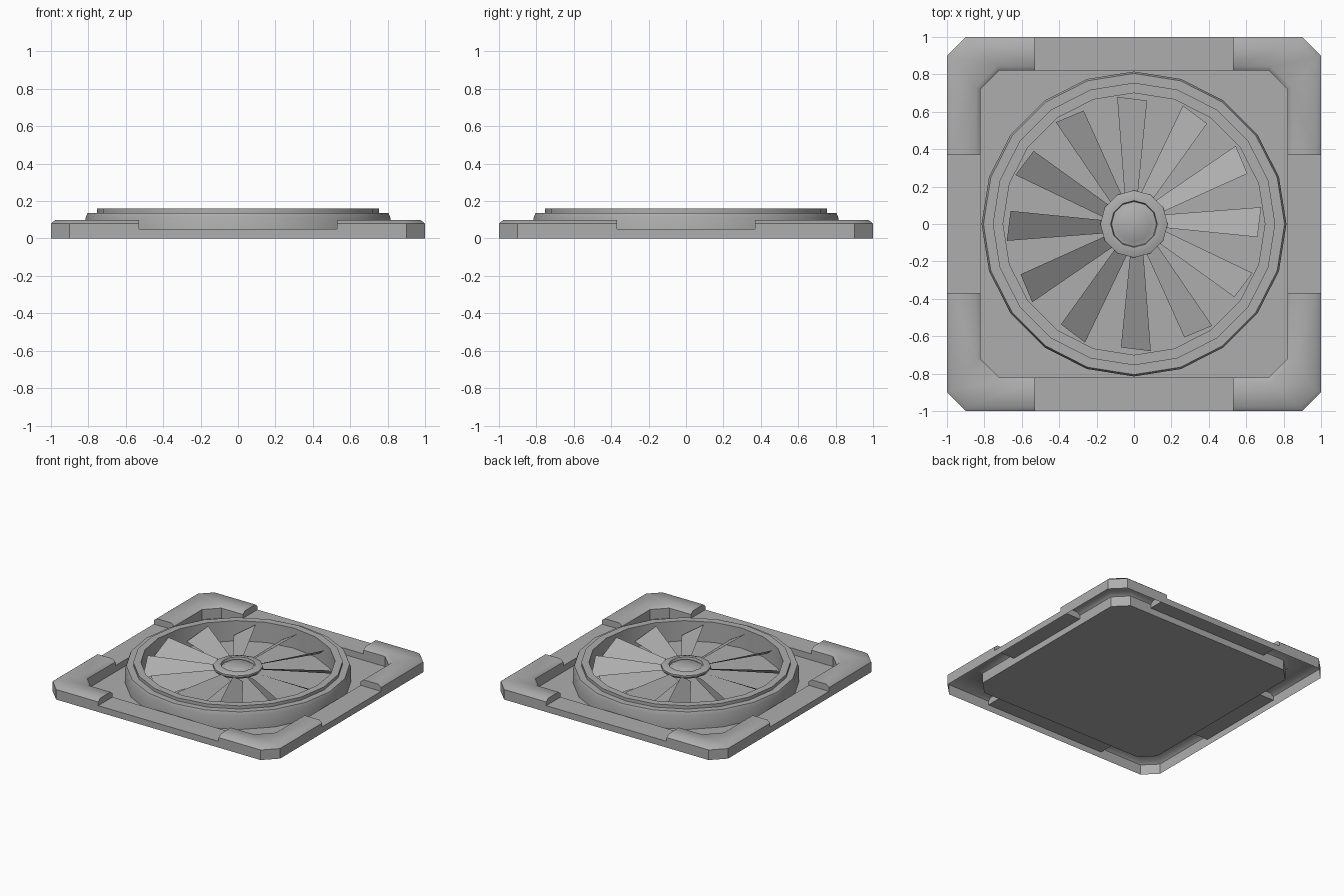
import bpy, bmesh, math
from mathutils import Matrix

cube = bpy.data.objects.get("Cube")
if cube:
    bpy.data.objects.remove(cube)

grey = bpy.data.materials.new("mid_grey")
grey.use_nodes = True
GREY = (0.42, 0.42, 0.42, 1)
grey.diffuse_color = GREY
grey.node_tree.nodes["Principled BSDF"].inputs["Base Color"].default_value = GREY


def finish(bm, name):
    """Turn a bmesh into a smooth-by-angle object."""
    bmesh.ops.remove_doubles(bm, verts=bm.verts, dist=0.0005)
    mesh = bpy.data.meshes.new(name)
    bm.to_mesh(mesh)
    bm.free()
    mesh.materials.append(grey)
    obj = bpy.data.objects.new(name, mesh)
    bpy.context.collection.objects.link(obj)
    bpy.ops.object.select_all(action='DESELECT')
    obj.select_set(True)
    bpy.context.view_layer.objects.active = obj
    bpy.ops.object.shade_smooth_by_angle(angle=math.radians(42))
    return obj


def add_face(bm, points, flip=False):
    pts = list(reversed(points)) if flip else points
    bm.faces.new([bm.verts.new(p) for p in pts])


def loft(bm, rows):
    """Skin neighbouring rows of equal length."""
    for a, b in zip(rows, rows[1:]):
        for i in range(len(a) - 1):
            add_face(bm, [a[i], a[i + 1], b[i + 1], b[i]], flip=True)


def at(path, z):
    return [(x, y, z) for x, y in path]


def lathe(name, profile, sides):
    bm = bmesh.new()
    verts = [bm.verts.new((0, r, z)) for r, z in profile]
    edges = [bm.edges.new(pair) for pair in zip(verts, verts[1:])]
    bmesh.ops.spin(bm, geom=verts + edges, cent=(0, 0, 0), axis=(0, 0, 1),
                   angle=math.tau, steps=sides)
    bmesh.ops.remove_doubles(bm, verts=bm.verts, dist=0.0005)
    bmesh.ops.recalc_face_normals(bm, faces=bm.faces)
    return finish(bm, name)


# Square frame with raised corner brackets: one quarter, mirrored
END_X, END_Y, LOW, SHOULDER, TOP = 0.53, 0.37, 0.05, 0.08, 0.10


def bracket_path(edge, cut):
    return [(END_X, edge), (cut, edge), (edge, cut), (edge, END_Y)]


outer, inner = bracket_path(1, 0.9), bracket_path(0.82, 0.72)
outer_top, inner_top = bracket_path(0.975, 0.89), bracket_path(0.845, 0.73)

bm = bmesh.new()
rows = [at(outer, 0), at(outer, LOW), at(outer, SHOULDER), at(outer_top, TOP),
        at(inner_top, TOP), at(inner, SHOULDER), at(inner, LOW), at(inner, 0)]
loft(bm, rows)
add_face(bm, [row[0] for row in rows[1:-1]], flip=True)
add_face(bm, [row[-1] for row in rows[1:-1]])

# Low bars between the brackets
for bar_out, bar_in in (([(0, 1), outer[0]], [(0, 0.82), inner[0]]),
                        ([outer[-1], (1, 0)], [inner[-1], (0.82, 0)])):
    loft(bm, [at(bar_out, 0), at(bar_out, LOW), at(bar_in, LOW), at(bar_in, 0)])

# Sunken floor
add_face(bm, at([(0, 0.82)] + inner + [(0.82, 0), (0, 0)], 0), flip=True)
frame = finish(bm, "frame")
mirror = frame.modifiers.new("mirror", 'MIRROR')
mirror.use_axis = (True, True, False)
mirror.merge_threshold = 0.001

# Stepped fan ring
lathe("fan_ring", [(0.815, 0), (0.815, 0.11), (0.805, 0.135), (0.755, 0.135),
                   (0.755, 0.16), (0.70, 0.16), (0.70, 0)], 20)

# Floating hub disc with a sunken groove around a central button
lathe("hub", [(0, 0.1), (0.165, 0.1), (0.18, 0.115), (0.18, 0.13),
              (0.15, 0.14), (0.125, 0.14), (0.12, 0.12), (0.115, 0.12),
              (0.095, 0.135), (0, 0.135)], 12)

# Twelve pitched fan blades
bm = bmesh.new()
BLADES = 12
for i in range(BLADES):
    first = len(bm.verts)
    add_face(bm, [(-0.05, 0.16, 0.08), (0.02, 0.16, 0.12),
                  (0.07, 0.66, 0.15), (-0.09, 0.68, 0.05)])
    bm.verts.ensure_lookup_table()
    bmesh.ops.rotate(bm, verts=bm.verts[first:], cent=(0, 0, 0),
                     matrix=Matrix.Rotation(math.tau * i / BLADES, 3, 'Z'))
finish(bm, "fan_blades")
